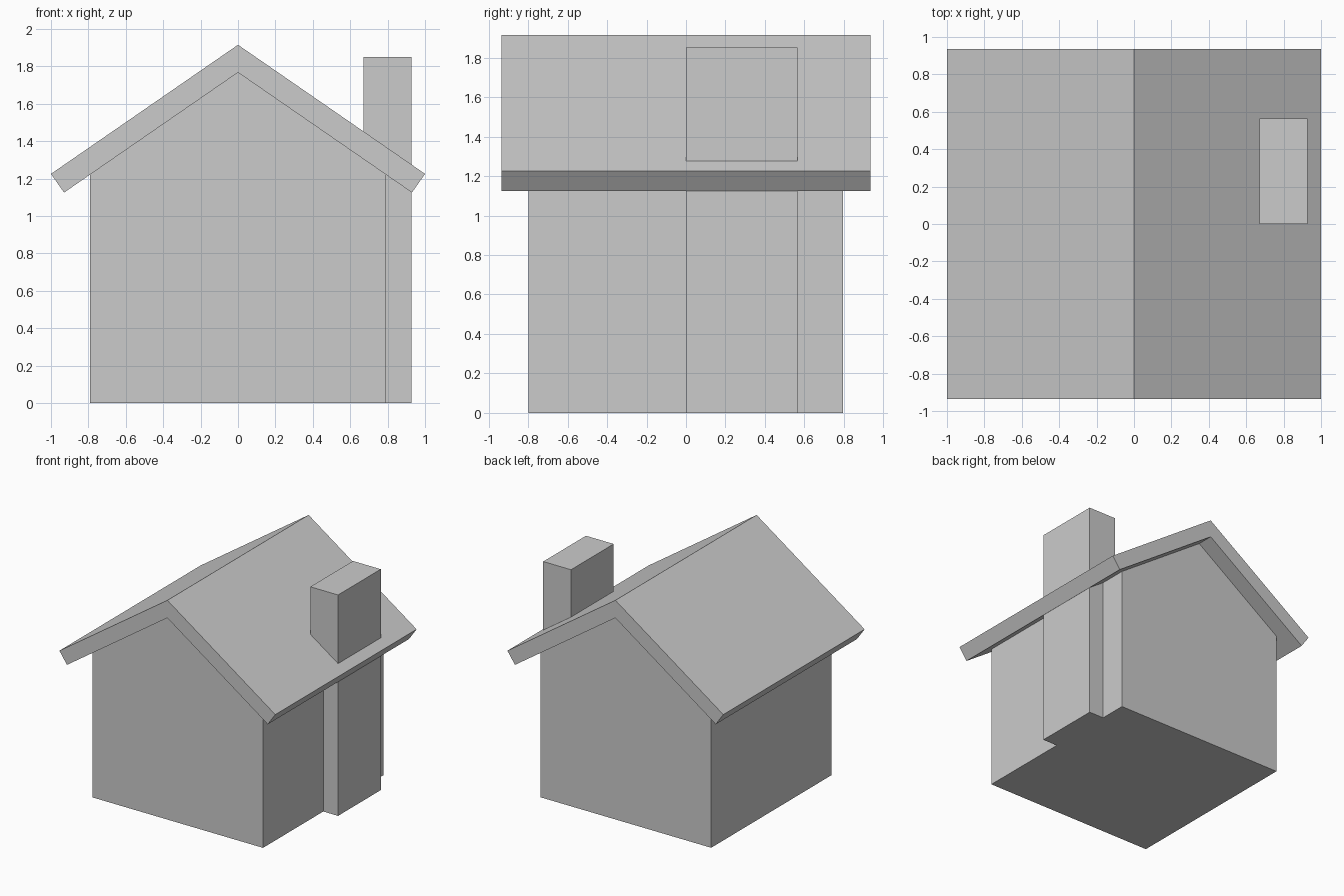
import bpy
import bmesh

if "Cube" in bpy.data.objects:
    bpy.data.objects.remove(bpy.data.objects["Cube"])

grey = bpy.data.materials.new("light_grey")
grey.diffuse_color = (0.6, 0.6, 0.6, 1)
grey.use_nodes = True
grey.node_tree.nodes["Principled BSDF"].inputs["Base Color"].default_value = grey.diffuse_color


def prism(name, profile, y0, y1):
    """Extrude a closed (x, z) profile along y from y0 to y1."""
    bm = bmesh.new()
    face = bm.faces.new([bm.verts.new((x, y0, z)) for x, z in profile])
    ext = bmesh.ops.extrude_face_region(bm, geom=[face])
    verts = [g for g in ext["geom"] if isinstance(g, bmesh.types.BMVert)]
    bmesh.ops.translate(bm, verts=verts, vec=(0, y1 - y0, 0))
    bmesh.ops.recalc_face_normals(bm, faces=bm.faces)
    mesh = bpy.data.meshes.new(name)
    bm.to_mesh(mesh)
    bm.free()
    mesh.materials.append(grey)
    obj = bpy.data.objects.new(name, mesh)
    bpy.context.collection.objects.link(obj)
    return obj


# Gabled house body, reaching up to the underside of the roof
prism("house_body",
      [(-0.79, 0), (0.79, 0), (0.79, 1.222), (0, 1.767), (-0.79, 1.222)],
      -0.797, 0.795)

# Thick roof with square-cut eaves
prism("roof",
      [(0, 1.915), (1.0, 1.225), (0.93, 1.125), (0, 1.767),
       (-0.93, 1.125), (-1.0, 1.225)],
      -0.935, 0.935)

# Chimney from the ground up through the roof
prism("chimney", [(0.67, 0), (0.927, 0), (0.927, 1.85), (0.67, 1.85)],
      0.0, 0.565)
